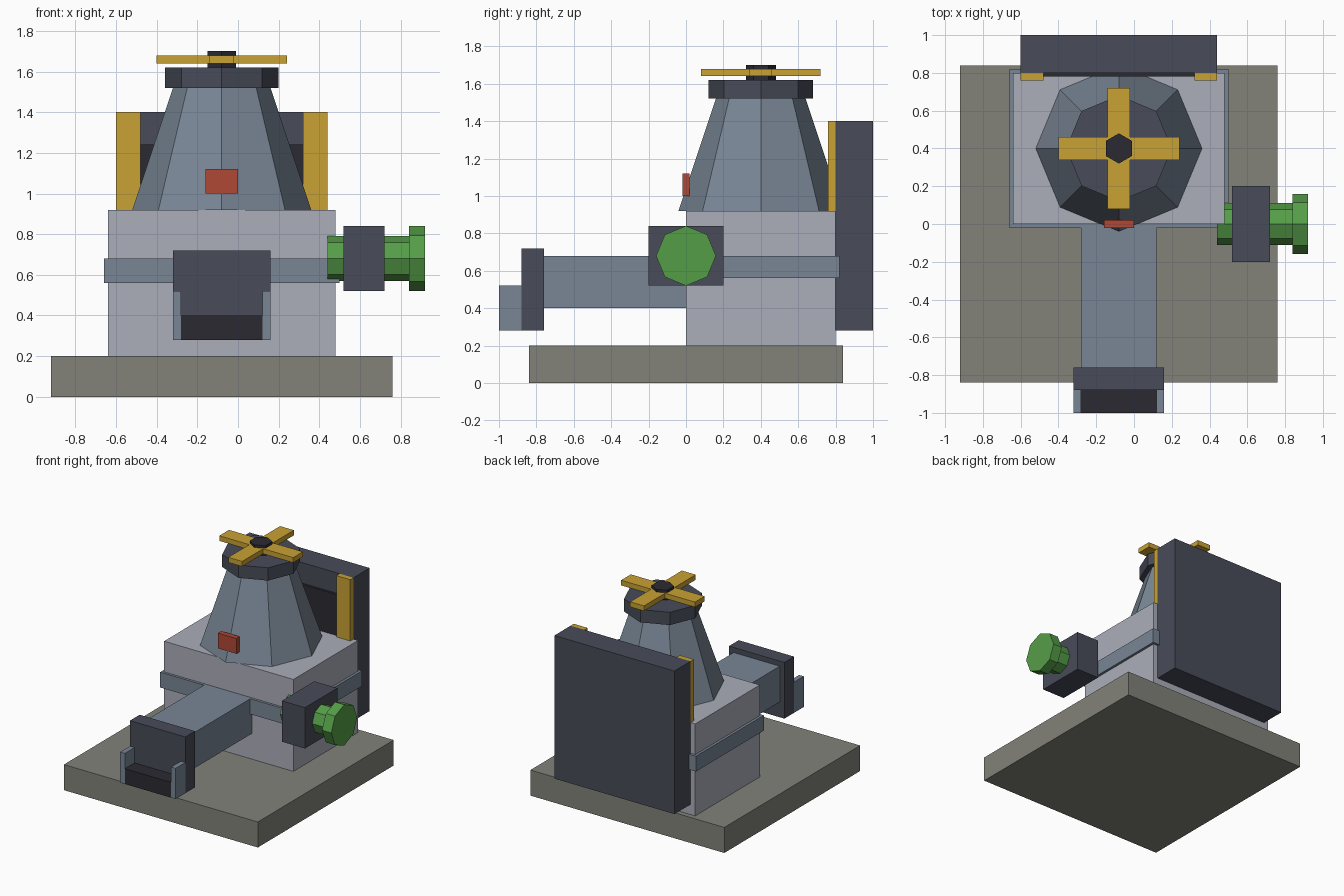
import bpy, bmesh, math
from mathutils import Matrix, Vector

if "Cube" in bpy.data.objects:
    bpy.data.objects.remove(bpy.data.objects["Cube"])


def mat(name, hexcol):
    def lin(c):
        c /= 255
        return c / 12.92 if c <= 0.04045 else ((c + 0.055) / 1.055) ** 2.4
    m = bpy.data.materials.new(name)
    m.diffuse_color = (*[lin(int(hexcol[i:i + 2], 16)) for i in (0, 2, 4)], 1)
    m.use_nodes = True
    m.node_tree.nodes["Principled BSDF"].inputs["Base Color"].default_value = m.diffuse_color
    return m


STONE = mat("stone grey", "82827A")
PALE = mat("pale grey", "ABAEBA")
STEEL = mat("blue steel", "798695")
SLATE = mat("dark slate", "484C58")
BLACK = mat("near black", "2B2A32")
YELLOW = mat("yellow", "CAA233")
RED = mat("red", "B04835")
GREEN = mat("green", "559E48")


def finish(name, bm, material):
    me = bpy.data.meshes.new(name)
    bmesh.ops.recalc_face_normals(bm, faces=bm.faces)
    bm.to_mesh(me)
    bm.free()
    me.materials.append(material)
    ob = bpy.data.objects.new(name, me)
    bpy.context.collection.objects.link(ob)
    return ob


def box(name, material, x, y, z):
    """Box from (min, max) ranges on each axis."""
    bm = bmesh.new()
    bmesh.ops.create_cube(bm, size=1)
    for v in bm.verts:
        v.co = Vector([(r[0] + r[1]) / 2 + c * (r[1] - r[0])
                       for c, r in zip(v.co, (x, y, z))])
    return finish(name, bm, material)


def prism(name, material, sides, r1, r2, start, length, axis='Z'):
    """Tapered prism from start along +Z or +X, with a corner on the side axes."""
    bm = bmesh.new()
    bmesh.ops.create_cone(bm, cap_ends=True, segments=sides, radius1=r1,
                          radius2=r2, depth=length)
    rot = Matrix.Rotation(math.pi / 2, 4, 'Y') if axis == 'X' else Matrix()
    bmesh.ops.transform(bm, verts=bm.verts, matrix=Matrix.Translation(start) @ rot
                        @ Matrix.Translation((0, 0, length / 2)))
    return finish(name, bm, material)


CX, CY = -0.08, 0.40   # axis of the main body

# Base and body
box("base_slab", STONE, (-0.92, 0.76), (-0.84, 0.84), (0, 0.20))
box("body", PALE, (-0.64, 0.48), (0, 0.80), (0.20, 0.92))
box("body_band", STEEL, (-0.66, 0.50), (-0.02, 0.82), (0.56, 0.68))

# Tapered tower with cap, rotor and hub
prism("tower", STEEL, 8, 0.44, 0.24, (CX, CY, 0.92), 0.60)
prism("tower_cap", SLATE, 8, 0.28, 0.28, (CX, CY, 1.52), 0.10)
prism("rotor_hub", BLACK, 6, 0.08, 0.08, (CX, CY, 1.62), 0.08)
box("rotor_blade_x", YELLOW, (CX - 0.32, CX + 0.32), (CY - 0.06, CY + 0.06), (1.64, 1.68))
for s, side in ((-1, "front"), (1, "back")):
    ys = sorted((CY + s * 0.06, CY + s * 0.32))
    box("rotor_blade_" + side, YELLOW, (CX - 0.06, CX + 0.06), ys, (1.64, 1.68))
box("warning_plate", RED, (-0.16, 0.0), (-0.02, 0.02), (1.00, 1.12))

# Back panel with dark inset plate and side posts
box("back_panel", SLATE, (-0.60, 0.44), (0.80, 1.00), (0.28, 1.40))
box("back_panel_plate", BLACK, (-0.48, 0.32), (0.78, 0.80), (0.90, 1.24))

# Front duct, flange and open tray
box("front_duct", STEEL, (-0.28, 0.12), (-0.76, 0.0), (0.40, 0.68))
box("duct_flange", SLATE, (-0.32, 0.16), (-0.88, -0.76), (0.28, 0.72))
box("tray_floor", BLACK, (-0.28, 0.12), (-1.0, -0.88), (0.28, 0.40))

# Mirrored pairs: back posts and tray cheeks
for s, side in ((-1, "left"), (1, "right")):
    box("back_post_" + side, YELLOW, sorted((CX + s * 0.40, CX + s * 0.52)),
        (0.76, 0.80), (0.90, 1.40))
    box("tray_cheek_" + side, STEEL, sorted((CX + s * 0.20, CX + s * 0.24)),
        (-1.0, -0.88), (0.28, 0.52))

# Side valve
prism("valve_pipe", GREEN, 8, 0.11, 0.11, (0.44, 0, 0.68), 0.40, 'X')
prism("valve_wheel", GREEN, 8, 0.16, 0.16, (0.84, 0, 0.68), 0.08, 'X')
box("valve_block", SLATE, (0.52, 0.72), (-0.20, 0.20), (0.52, 0.84))
